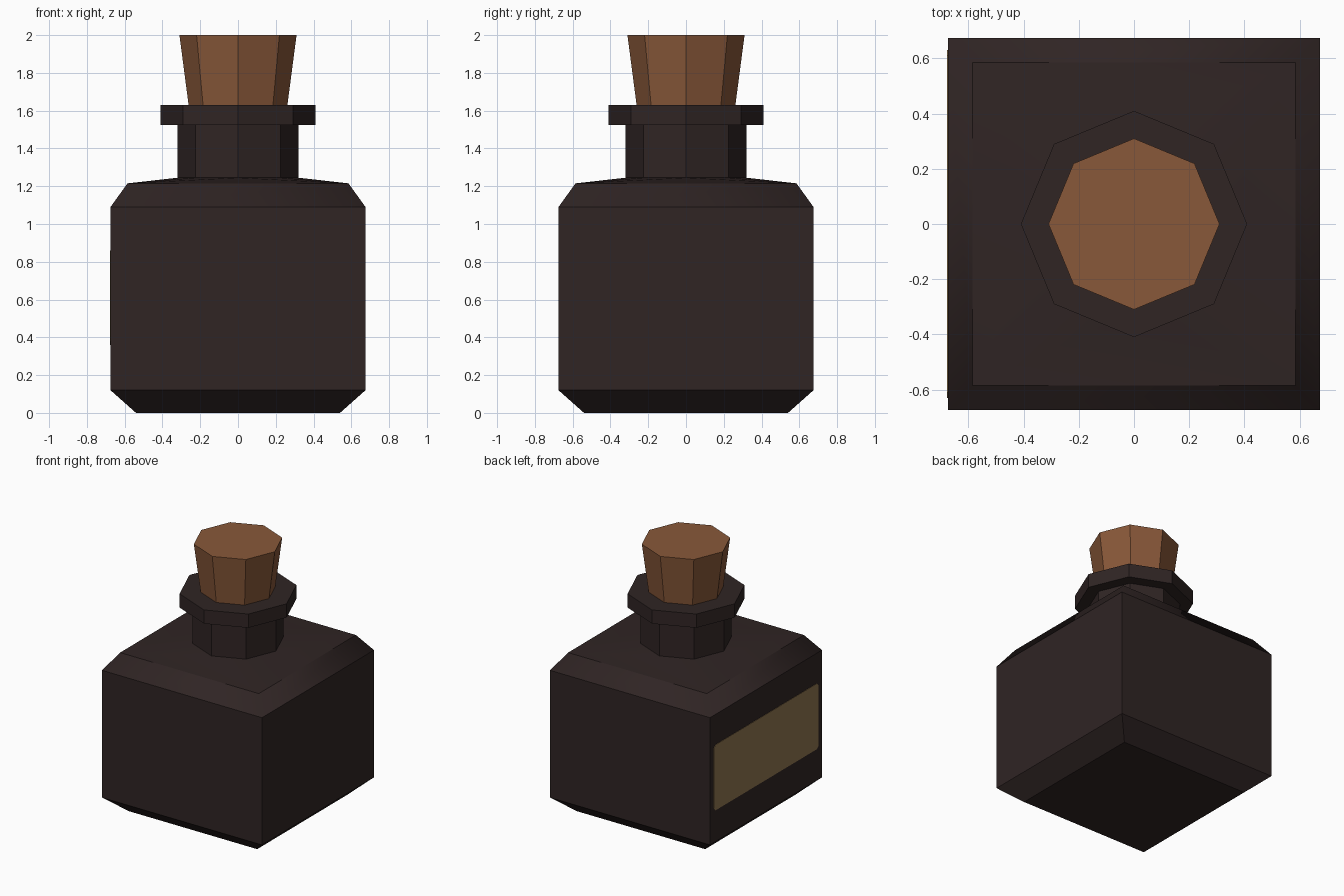
import bpy
import bmesh
from math import cos, sin, pi, sqrt

cube = bpy.data.objects.get("Cube")
if cube:
    bpy.data.objects.remove(cube, do_unlink=True)


def material(name, rgb):
    mat = bpy.data.materials.new(name)
    mat.use_nodes = True
    mat.diffuse_color = (*rgb, 1)
    bsdf = next(n for n in mat.node_tree.nodes if n.type == 'BSDF_PRINCIPLED')
    bsdf.inputs["Base Color"].default_value = (*rgb, 1)
    return mat


dark = material("dark_glass", (0.029, 0.018, 0.0175))
cork = material("cork_brown", (0.25, 0.098, 0.041))
paper = material("label_tan", (0.283, 0.181, 0.078))


def finish(name, bm, mat):
    bmesh.ops.recalc_face_normals(bm, faces=bm.faces)
    mesh = bpy.data.meshes.new(name)
    bm.to_mesh(mesh)
    bm.free()
    mesh.materials.append(mat)
    obj = bpy.data.objects.new(name, mesh)
    bpy.context.collection.objects.link(obj)
    return obj


def add_ring(bm, sides, size, z):
    """Square rings take a half width, octagon rings a corner radius."""
    start, r = (pi / 4, size * sqrt(2)) if sides == 4 else (0, size)
    return [bm.verts.new((r * cos(start + 2 * pi * i / sides),
                          r * sin(start + 2 * pi * i / sides), z))
            for i in range(sides)]


def loft(name, profile, mat, soft=None):
    """Stack rings from bottom to top; soft = height range with smooth corners."""
    bm = bmesh.new()
    rings = [add_ring(bm, *p) for p in profile]
    bm.faces.new(rings[0])
    bm.faces.new(rings[-1])
    for a, b in zip(rings, rings[1:]):
        n, m = len(a), len(b)
        for i in range(n):
            j = (i + 1) % n
            if n == m:
                bm.faces.new((a[i], a[j], b[j], b[i]))
            else:  # square corner fans out to the octagon
                k = [b[(2 * i + s) % m] for s in range(3)]
                bm.faces.new((a[i], k[0], k[1]))
                bm.faces.new((a[i], k[1], k[2]))
                bm.faces.new((a[i], k[2], a[j]))
    if soft:
        for f in bm.faces:
            f.smooth = True
        for e in bm.edges:
            lo, hi = sorted(v.co.z for v in e.verts)
            e.smooth = hi - lo > 0.001 and lo > soft[0] and hi < soft[1]
    return finish(name, bm, mat)


# Square bottle with chamfered base, shoulders and an eight-sided neck
loft("bottle_body", [(4, 0.54, 0), (4, 0.675, 0.12), (4, 0.675, 1.09),
                     (4, 0.585, 1.215), (8, 0.32, 1.245), (8, 0.32, 1.54)],
     dark, soft=(1.08, 1.25))

# Flat collar around the mouth
loft("bottle_lip", [(8, 0.41, 1.525), (8, 0.41, 1.63)], dark)

# Tapered stopper
loft("cork_stopper", [(8, 0.255, 1.58), (8, 0.31, 2.0)], cork)

# Thin paper label with clipped corners on the -x side
bm = bmesh.new()
half_y, half_z, clip, mid = 0.63, 0.25, 0.02, 0.61
outline = []
for sy, sz in ((1, 1), (-1, 1), (-1, -1), (1, -1)):
    pair = [(sy * half_y, sz * (half_z - clip)), (sy * (half_y - clip), sz * half_z)]
    outline += pair if sy == sz else pair[::-1]
verts = [bm.verts.new((-0.675, y, mid + z)) for y, z in outline]
face = bm.faces.new(verts)
out = bmesh.ops.extrude_face_region(bm, geom=[face])
for v in out["geom"]:
    if isinstance(v, bmesh.types.BMVert):
        v.co.x -= 0.003
finish("paper_label", bm, paper)
